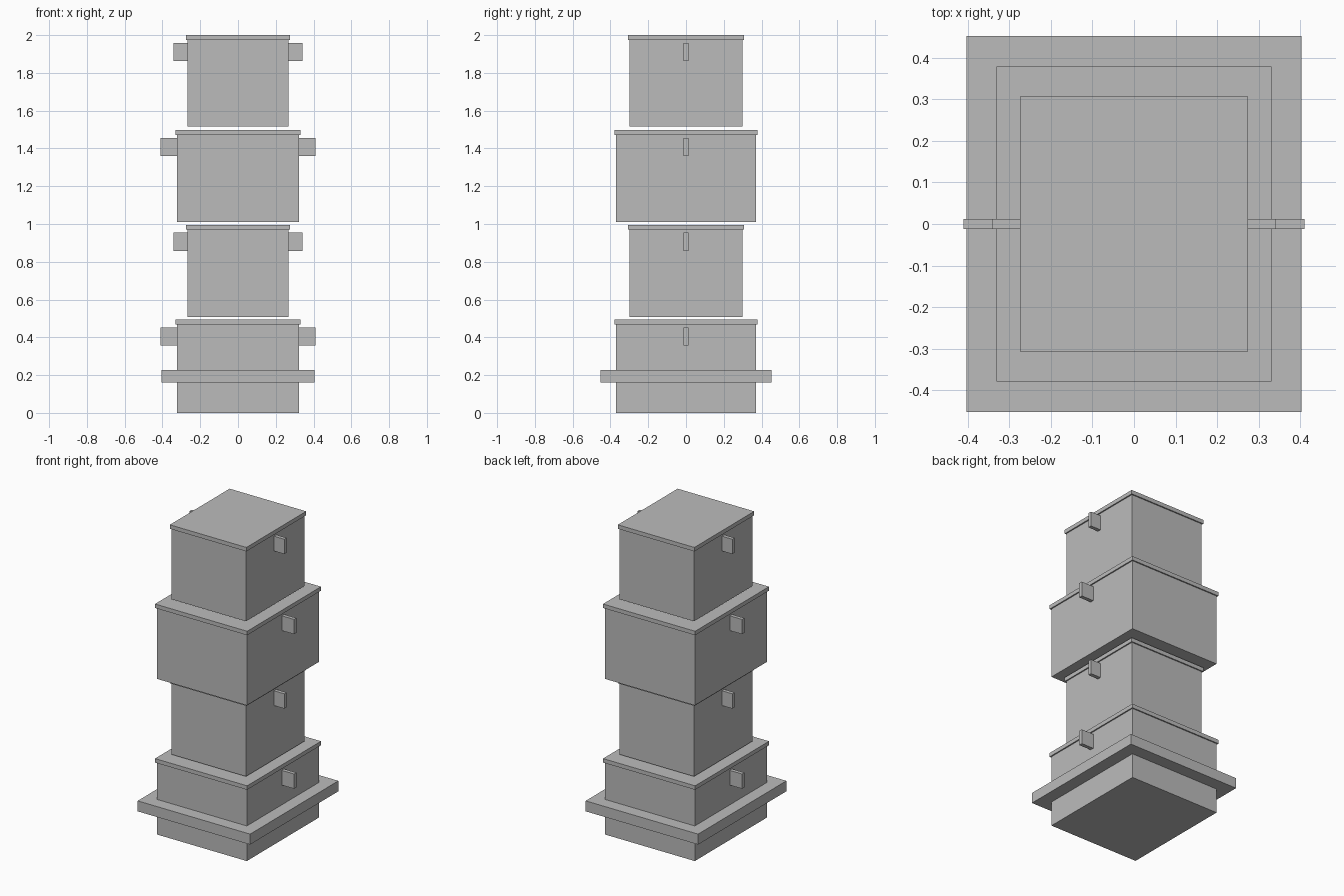
import bpy

cube = bpy.data.objects.get("Cube")
if cube:
    bpy.data.objects.remove(cube, do_unlink=True)

grey = bpy.data.materials.new("plain_grey")
grey.use_nodes = True
colour = (0.5, 0.5, 0.5, 1)
grey.diffuse_color = colour
grey.node_tree.nodes["Principled BSDF"].inputs["Base Color"].default_value = colour


def box(name, x0, x1, half_y, z0, z1):
    """Box from x0 to x1, symmetric in y, between two heights."""
    bpy.ops.mesh.primitive_cube_add(size=1, location=((x0 + x1) / 2, 0, (z0 + z1) / 2))
    ob = bpy.context.object
    ob.name = ob.data.name = name
    ob.scale = (x1 - x0, 2 * half_y, z1 - z0)
    bpy.ops.object.transform_apply(location=False, rotation=False, scale=True)
    ob.data.materials.append(grey)
    return ob


# Half sizes: body x, body y, lid x, lid y, handle reach
wide = (0.323, 0.371, 0.331, 0.379, 0.411)
narrow = (0.267, 0.299, 0.275, 0.307, 0.341)

# Four separate stacked boxes, each with a lid and two side handles
levels = [
    ("bottom", wide, 0.0, 0.494),
    ("lower", narrow, 0.507, 0.996),
    ("upper", wide, 1.011, 1.498),
    ("top", narrow, 1.515, 2.0),
]
for name, (bx, by, lx, ly, reach), base, top in levels:
    lid_base = top - 0.026
    box(name + "_body", -bx, bx, by, base, lid_base)
    box(name + "_lid", -lx, lx, ly, lid_base, top)
    box(name + "_left_handle", bx, reach, 0.012, top - 0.138, top - 0.042)
    box(name + "_right_handle", -reach, -bx, 0.012, top - 0.138, top - 0.042)

# Wide flange round the bottom box
box("base_flange", -0.404, 0.404, 0.453, 0.16, 0.228)
